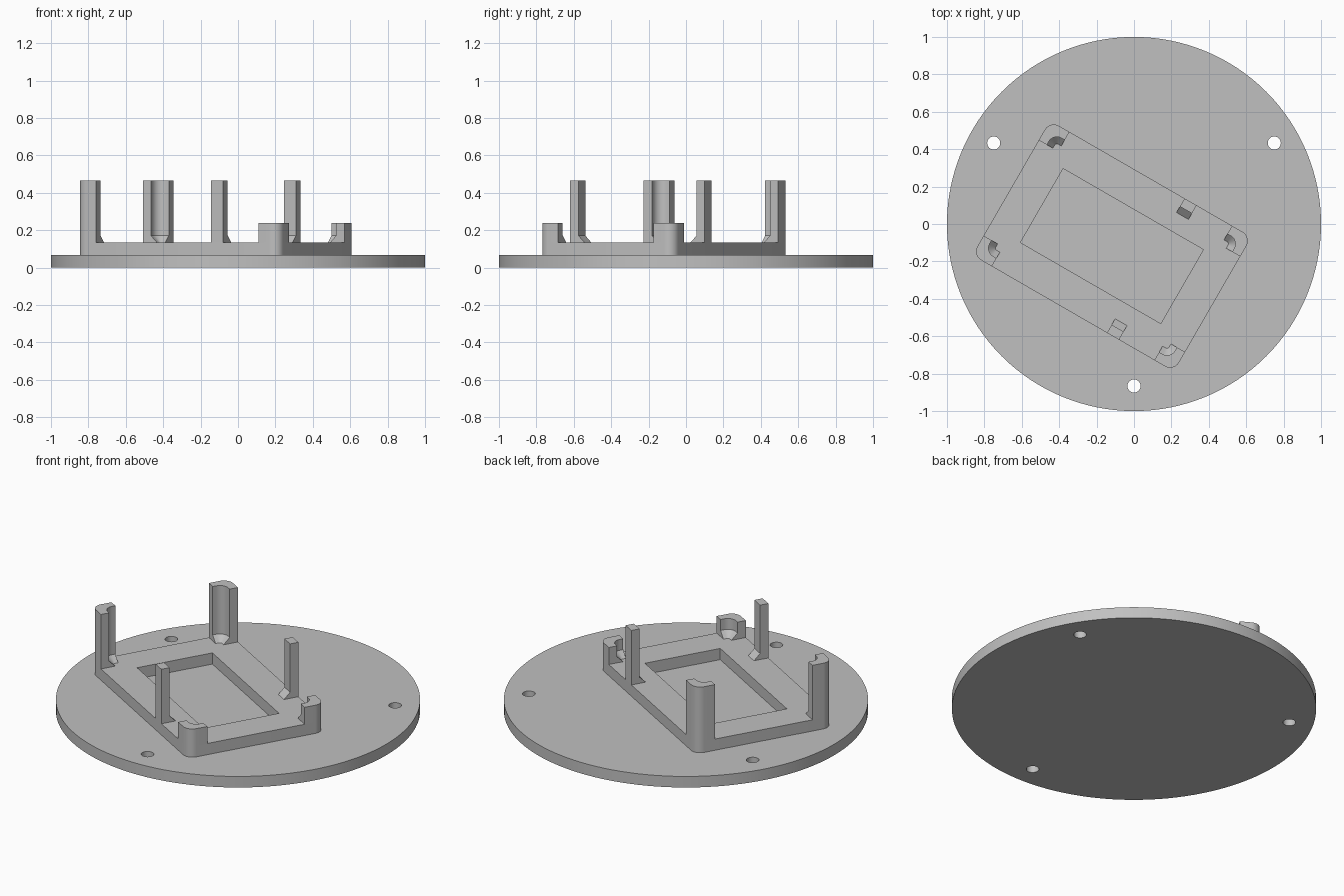
import bpy, bmesh
from math import cos, sin, radians, tau
from mathutils import Matrix

# Remove the default cube
cube = bpy.data.objects.get("Cube")
if cube:
    bpy.data.objects.remove(cube, do_unlink=True)

# Single grey material
grey = bpy.data.materials.new("plain grey")
grey.use_nodes = True
colour = (0.53, 0.53, 0.53, 1)
grey.diffuse_color = colour
grey.node_tree.nodes["Principled BSDF"].inputs["Base Color"].default_value = colour

# Main dimensions
BASE_TOP, TRAY_TOP = 0.067, 0.135
TALL, SHORT = 0.465, 0.238
HALF_U, HALF_V, CORNER_R = 0.622, 0.415, 0.055
WALL, ARM, INNER_R, FOOT = 0.05, 0.12, 0.05, 0.037
TRAY_FRAME = Matrix.Translation((-0.118, -0.118, 0)) @ Matrix.Rotation(radians(-30), 4, "Z")


def finish(name, bm, frame):
    """Turn a bmesh into a shaded object."""
    bmesh.ops.recalc_face_normals(bm, faces=bm.faces)
    bm.transform(frame)
    mesh = bpy.data.meshes.new(name)
    bm.to_mesh(mesh)
    bm.free()
    mesh.materials.append(grey)
    obj = bpy.data.objects.new(name, mesh)
    bpy.context.collection.objects.link(obj)
    bpy.ops.object.select_all(action="DESELECT")
    obj.select_set(True)
    bpy.context.view_layer.objects.active = obj
    bpy.ops.object.shade_smooth_by_angle(angle=radians(30))


def arc(cx, cy, r, start, end, steps):
    angles = [radians(start + (end - start) * i / steps) for i in range(steps + 1)]
    return [(cx + r * cos(a), cy + r * sin(a)) for a in angles]


def circle(cx, cy, r, steps):
    return arc(cx, cy, r, 0, 360, steps)[:-1]


def plate(name, loops, z0, z1, frame=Matrix()):
    """Extrude an outline; any further loops become holes."""
    bm = bmesh.new()
    edges = []
    for loop in loops:
        verts = [bm.verts.new((x, y, z0)) for x, y in loop]
        edges += [bm.edges.new((verts[i - 1], verts[i])) for i in range(len(verts))]
    if len(loops) == 1:
        bm.faces.new(verts)
    else:
        bmesh.ops.triangle_fill(bm, edges=edges, use_beauty=True, normal=(0, 0, 1))
    grown = bmesh.ops.extrude_face_region(bm, geom=bm.faces[:], use_keep_orig=True)
    top = [g for g in grown["geom"] if isinstance(g, bmesh.types.BMVert)]
    bmesh.ops.translate(bm, verts=top, vec=(0, 0, z1 - z0))
    finish(name, bm, frame)


def foot(name, wall_path, toe_path):
    """Sloped fillet between a post and the tray."""
    bm = bmesh.new()
    sections = []
    for (px, py), (qx, qy) in zip(wall_path, toe_path):
        sections.append([bm.verts.new(p) for p in (
            (px, py, TRAY_TOP), (qx, qy, TRAY_TOP), (px, py, TRAY_TOP + FOOT))])
    for s, t in zip(sections, sections[1:]):
        for i in range(3):
            bm.faces.new((s[i - 1], s[i], t[i], t[i - 1]))
    bm.faces.new(sections[0])
    bm.faces.new(sections[-1])
    finish(name, bm, TRAY_FRAME)


# Round base with three screw holes
holes = [circle(0.866 * cos(radians(a)), 0.866 * sin(radians(a)), 0.035, 32)
         for a in (30, 150, 270)]
plate("round_base", [circle(0, 0, 1, 128)] + holes, 0, BASE_TOP)

# Tray frame with a rectangular window
cu, cv = HALF_U - CORNER_R, HALF_V - CORNER_R
outline = []
for k, (su, sv) in enumerate(((1, 1), (-1, 1), (-1, -1), (1, -1))):
    outline += arc(su * cu, sv * cv, CORNER_R, 90 * k, 90 * k + 90, 10)
wu, wv = 0.433, 0.228
window = [(wu, wv), (-wu, wv), (-wu, -wv), (wu, -wv)]
plate("tray_frame", [outline, window], BASE_TOP, TRAY_TOP, TRAY_FRAME)

# Corner profile, measured inwards from a tray corner
mid = WALL + INNER_R
inner = [(ARM, WALL)] + arc(mid, mid, INNER_R, 270, 180, 10) + [(WALL, ARM)]
toe = ([(ARM, WALL + FOOT)] + arc(mid, mid, INNER_R - FOOT, 270, 180, 10)
       + [(WALL + FOOT, ARM)])
outer = [(0, ARM)] + arc(CORNER_R, CORNER_R, CORNER_R, 180, 270, 10) + [(ARM, 0)]

# Corner posts: tall at one end, short at the other
for su, end, height in ((-1, "tall", TALL), (1, "short", SHORT)):
    for sv, side in ((-1, "front"), (1, "back")):
        def place(points):
            return [(su * (HALF_U - a), sv * (HALF_V - b)) for a, b in points]
        label = f"{end}_{side}_corner"
        plate(label + "_post", [place(inner + outer)], TRAY_TOP, height, TRAY_FRAME)
        foot(label + "_foot", place(inner), place(toe))

# Slim side posts
u0, u1 = 0.209, 0.283
for sv, side in ((-1, "front"), (1, "back")):
    v0, v1, v2 = (sv * (HALF_V - d) for d in (0, WALL, WALL + FOOT))
    plate(side + "_side_post", [[(u0, v0), (u1, v0), (u1, v1), (u0, v1)]],
          TRAY_TOP, TALL, TRAY_FRAME)
    foot(side + "_side_foot", [(u0, v1), (u1, v1)], [(u0, v2), (u1, v2)])
